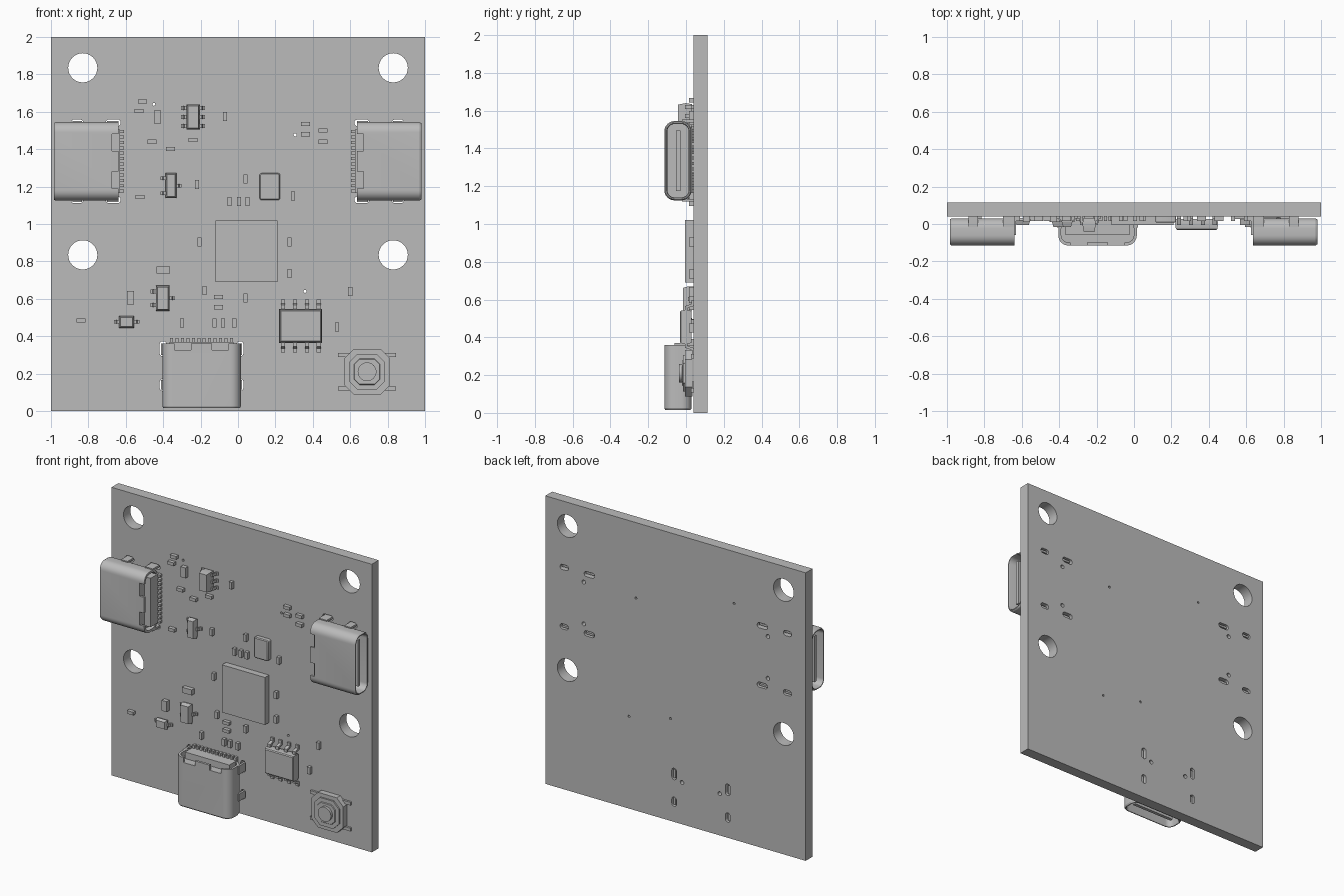
import bpy, bmesh, math
from mathutils import Matrix, Vector

old = bpy.data.objects.get("Cube")
if old:
    bpy.data.objects.remove(old, do_unlink=True)

grey = bpy.data.materials.new("plain grey")
grey.use_nodes = True
colour = (0.5, 0.5, 0.5, 1)
grey.diffuse_color = colour
grey.node_tree.nodes["Principled BSDF"].inputs["Base Color"].default_value = colour

THICK = 0.075


def frame(x, z, u, v):
    """Local u, v lie on the board's front; local w points out of it."""
    m = Matrix((u, v, (0, -1, 0))).transposed().to_4x4()
    m.translation = (x, 0.04, z)
    return m


RIGHT, UP, LEFT, DOWN = (1, 0, 0), (0, 0, 1), (-1, 0, 0), (0, 0, -1)
BOARD = frame(0, 0, RIGHT, UP)


def finish(bm, name, place=BOARD):
    bmesh.ops.recalc_face_normals(bm, faces=bm.faces)
    mesh = bpy.data.meshes.new(name)
    bm.to_mesh(mesh)
    bm.free()
    mesh.transform(place)
    mesh.materials.append(grey)
    obj = bpy.data.objects.new(name, mesh)
    bpy.context.collection.objects.link(obj)
    return obj


def loft(bm, rings, loop=False):
    """Skin a list of equal rings; cap the ends unless looped."""
    vs = [[bm.verts.new(p) for p in ring] for ring in rings]
    pairs = list(zip(vs, vs[1:])) + ([(vs[-1], vs[0])] if loop else [])
    for a, b in pairs:
        for i in range(len(a)):
            j = (i + 1) % len(a)
            bm.faces.new((a[i], a[j], b[j], b[i]))
    if not loop:
        bm.faces.new(vs[0])
        bm.faces.new(vs[-1])


def outline(cx, cy, hx, hy, r=0.0, steps=1):
    """Rectangle with cut (steps=1) or rounded corners."""
    if not r:
        return [(cx + sx * hx, cy + sy * hy) for sx, sy in ((1, 1), (-1, 1), (-1, -1), (1, -1))]
    pts = []
    for k, (sx, sy) in enumerate(((1, 1), (-1, 1), (-1, -1), (1, -1))):
        for i in range(steps + 1):
            a = math.pi / 2 * (k + i / steps)
            pts.append((cx + sx * (hx - r) + r * math.cos(a), cy + sy * (hy - r) + r * math.sin(a)))
    return pts


def stack(bm, levels, cx, cy, hx, hy, r=0.0, steps=1):
    """Solid from (height, inset) levels."""
    loft(bm, [[(x, y, w) for x, y in outline(cx, cy, hx - d, hy - d, r and max(r - d, 0.001), steps)]
              for w, d in levels])


def block(bm, cx, cy, hx, hy, w0, w1):
    stack(bm, ((w0, 0), (w1, 0)), cx, cy, hx, hy)


def disc(bm, cx, cy, r, w0, w1, n=32):
    loft(bm, [[(cx + r * math.cos(math.tau * i / n), cy + r * math.sin(math.tau * i / n), w)
               for i in range(n)] for w in (w0, w1)])


def gull(bm, x, y, dx, dy, reach, high, width, t=0.012):
    """Bent lead from a body's side down to the board."""
    path = [(-0.01, high), (reach * 0.4, high), (reach * 0.6, t), (reach, t),
            (reach, 0), (reach * 0.4, 0), (reach * 0.2, high - t), (-0.01, high - t)]
    loft(bm, [[(x + dx * s - dy * h, y + dy * s + dx * h, w) for s, w in path]
              for h in (-width / 2, width / 2)])


def cut(obj, cutter):
    cutter.hide_render = True
    mod = obj.modifiers.new("cut", "BOOLEAN")
    mod.operation, mod.solver, mod.object = "DIFFERENCE", "EXACT", cutter
    bpy.context.view_layer.objects.active = obj
    bpy.ops.object.modifier_apply(modifier=mod.name)
    bpy.data.objects.remove(cutter, do_unlink=True)


sockets = {"bottom": frame(-0.195, 0.015, RIGHT, UP),
           "right": frame(-0.985, 1.335, DOWN, RIGHT),
           "left": frame(0.98, 1.335, UP, LEFT)}

# Board with mounting holes, vias and socket slots
bm = bmesh.new()
block(bm, 0, 1, 1, 1, -THICK, 0)
board = finish(bm, "board")
bm = bmesh.new()
for x in (-0.83, 0.83):
    for z in (0.835, 1.835):
        disc(bm, x, z, 0.078, -0.1, 0.1)
for x, z in ((-0.45, 1.64), (0.305, 1.476), (0.358, 0.64), (0.04, 0.71)):
    disc(bm, x, z, 0.008, -0.1, 0.1, 12)
cut(board, finish(bm, "hole_cutter"))
for place in sockets.values():
    bm = bmesh.new()
    for s in (-1, 1):
        for v, half in ((0.125, 0.032), (0.318, 0.04)):
            stack(bm, ((-0.1, 0), (0.1, 0)), s * 0.206, v, 0.018, half, 0.0175, 6)
        disc(bm, s * 0.145, 0.275, 0.014, -0.1, 0.1, 16)
    cut(board, finish(bm, "slot_cutter", place))


# Sockets: metal shell, insert with tongue, side tabs and pins
def oval(v, inset):
    return [(x, v, y) for x, y in outline(0, 0.0825, 0.21 - inset, 0.0725 - inset, 0.055 - inset, 8)]


for side, place in sockets.items():
    bm = bmesh.new()
    loft(bm, [oval(0.01, 0), oval(0, 0.006), oval(0, 0.012), oval(0.01, 0.016),
              oval(0.345, 0.016), oval(0.345, 0)], loop=True)
    shell = finish(bm, side + "_socket_shell", place)
    bm = bmesh.new()
    for s in (-1, 1):
        block(bm, s * 0.1, 0.335, 0.045, 0.025, 0.11, 0.2)
    cut(shell, finish(bm, "notch_cutter", place))

    bm = bmesh.new()
    loft(bm, [oval(0.21, 0.016), oval(0.31, 0.016)])
    block(bm, 0, 0.33, 0.17, 0.025, 0.005, 0.1)
    block(bm, 0, 0.12, 0.16, 0.1, 0.07, 0.092)
    finish(bm, side + "_socket_insert", place)

    bm = bmesh.new()
    for s in (-1, 1):
        for v, half in ((0.125, 0.025), (0.315, 0.03)):
            block(bm, s * 0.21, v, 0.007, half, -0.065, 0.06)
    finish(bm, side + "_socket_tabs", place)

    bm = bmesh.new()
    for i in range(12):
        block(bm, (i - 5.5) * 0.029, 0.355, 0.008, 0.02, 0, 0.025)
    finish(bm, side + "_socket_pins", place)

# Main processor and crystal
bm = bmesh.new()
block(bm, 0.045, 0.855, 0.165, 0.165, 0, 0.045)
finish(bm, "processor")
bm = bmesh.new()
stack(bm, ((0, 0), (0.028, 0), (0.033, 0.006)), 0.17, 1.2, 0.055, 0.072, 0.012, 3)
finish(bm, "crystal")

# Eight-lead memory chip
bm = bmesh.new()
stack(bm, ((0.012, 0.005), (0.04, 0), (0.066, 0.004), (0.072, 0.01)), 0.335, 0.455, 0.115, 0.09)
for i in range(4):
    for s in (-1, 1):
        gull(bm, 0.24 + i * 0.064, 0.455 + s * 0.09, 0, s, 0.052, 0.045, 0.022)
finish(bm, "memory_chip")


# Small leaded packages: leads given as heights on each side
def package(name, x, z, hx, hz, top, left, right):
    bm = bmesh.new()
    stack(bm, ((0.008, 0.006), (top * 0.5, 0), (top, 0.008)), x, z, hx, hz)
    for s, rows in ((-1, left), (1, right)):
        for dz in rows:
            gull(bm, x + s * hx, z + dz, s, 0, 0.028, top * 0.55, 0.02, 0.01)
    finish(bm, name)


three = (-0.048, 0, 0.048)
package("regulator", -0.24, 1.572, 0.036, 0.068, 0.083, three, three)
package("upper_transistor", -0.358, 1.205, 0.029, 0.067, 0.055, (-0.04, 0.04), (0,))
package("lower_transistor", -0.402, 0.603, 0.037, 0.067, 0.055, (-0.036, 0.036), (0,))
package("diode", -0.595, 0.477, 0.04, 0.032, 0.045, (0,), (0,))

# Push button
bx, bz = 0.69, 0.21
bm = bmesh.new()
stack(bm, ((0.005, 0), (0.045, 0)), bx, bz, 0.122, 0.122, 0.05)
stack(bm, ((0.045, 0), (0.055, 0)), bx, bz, 0.096, 0.096, 0.045)
stack(bm, ((0.055, 0), (0.06, 0.004)), bx, bz, 0.07, 0.07, 0.03)
for dz in (-0.09, 0.09):
    block(bm, bx, bz + dz, 0.155, 0.011, 0, 0.014)
finish(bm, "button_base")
bm = bmesh.new()
disc(bm, bx, bz, 0.05, 0.06, 0.078)
finish(bm, "button_cap")

# Chip resistors and capacitors, grouped by size and direction
flat_small = [(-0.51, 1.655), (-0.53, 1.605), (-0.46, 1.44), (-0.24, 1.45), (-0.36, 1.4),
              (0.36, 1.535), (0.36, 1.48), (0.455, 1.5), (0.455, 1.44), (-0.525, 1.145),
              (-0.105, 0.61), (-0.105, 0.555), (-0.84, 0.485)]
tall_small = [(-0.07, 1.575), (0.04, 1.24), (0.295, 1.15), (-0.045, 1.12), (0.005, 1.12),
              (0.05, 1.12), (-0.22, 1.21), (-0.205, 0.905), (0.275, 0.905), (0.275, 0.735),
              (0.6, 0.64), (0.53, 0.45), (-0.18, 0.645), (0.04, 0.605), (-0.3, 0.47),
              (-0.125, 0.47), (-0.08, 0.47), (-0.02, 0.47)]
groups = {"small_flat_chips": (flat_small, 0.024, 0.011, 0.025),
          "small_upright_chips": (tall_small, 0.011, 0.024, 0.025),
          "large_flat_chip": ([(-0.4, 0.755)], 0.037, 0.019, 0.03),
          "large_upright_chips": ([(-0.43, 1.572), (-0.575, 0.605)], 0.019, 0.036, 0.03)}
for name, (spots, hx, hz, high) in groups.items():
    bm = bmesh.new()
    for x, z in spots:
        block(bm, x, z, hx, hz, 0, high)
    finish(bm, name)

# Smooth curved walls, keep corners sharp
for obj in bpy.context.scene.objects:
    obj.select_set(obj.type == "MESH")
bpy.context.view_layer.objects.active = board
bpy.ops.object.shade_smooth_by_angle(angle=math.radians(30))
